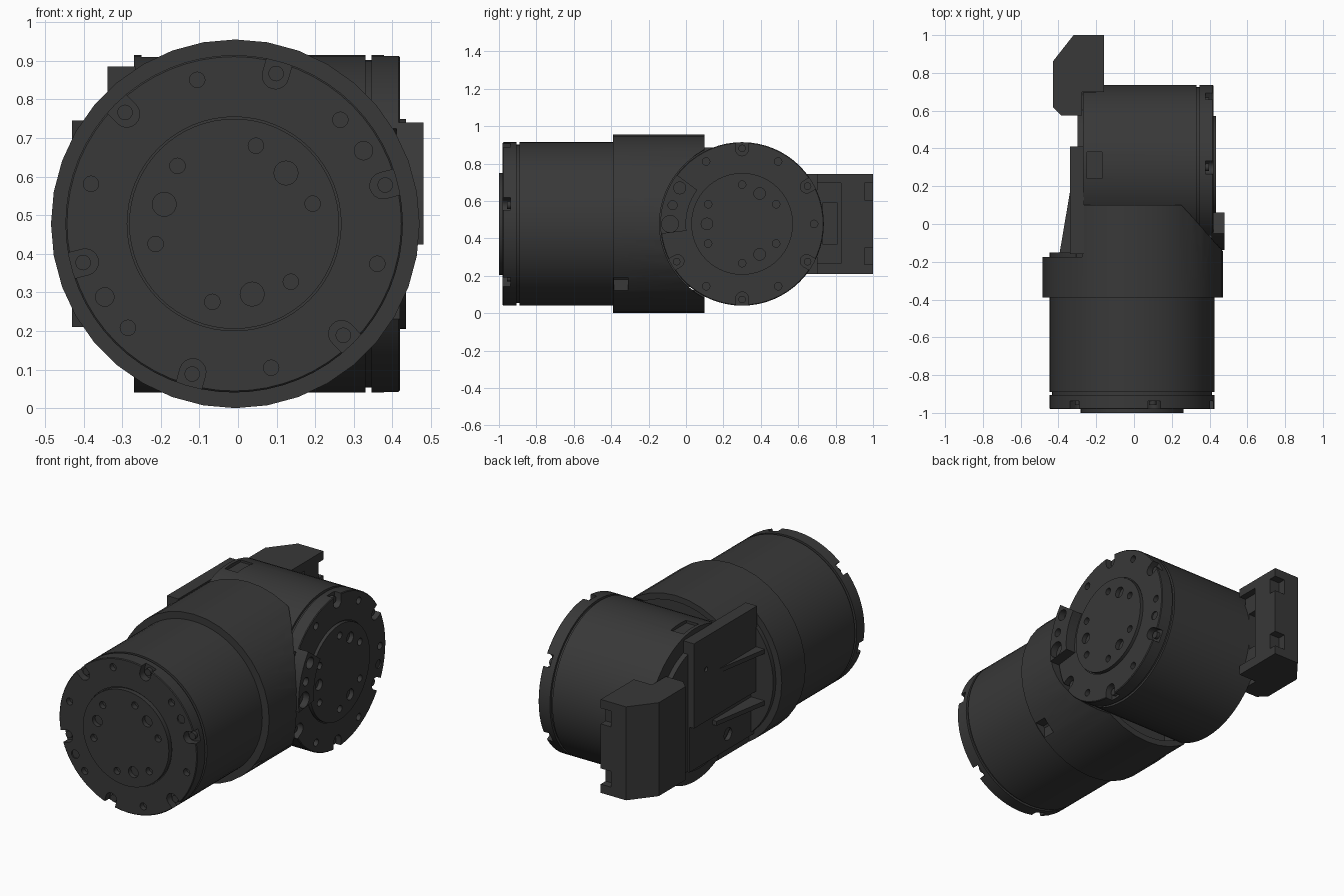
import bpy, bmesh
from math import sin, cos, pi, radians
from mathutils import Matrix

if "Cube" in bpy.data.objects:
    bpy.data.objects.remove(bpy.data.objects["Cube"])

MAT = bpy.data.materials.new("dark_grey")
MAT.diffuse_color = (0.04, 0.04, 0.04, 1)
MAT.use_nodes = True
MAT.node_tree.nodes["Principled BSDF"].inputs["Base Color"].default_value = MAT.diffuse_color
CZ = 0.4775


def make(name, bm, mtx=None):
    bmesh.ops.recalc_face_normals(bm, faces=bm.faces)
    me = bpy.data.meshes.new(name)
    bm.to_mesh(me)
    bm.free()
    if mtx:
        me.transform(mtx)
    me.materials.append(MAT)
    ob = bpy.data.objects.new(name, me)
    bpy.context.collection.objects.link(ob)
    return ob


def activate(ob):
    bpy.ops.object.select_all(action='DESELECT')
    ob.select_set(True)
    bpy.context.view_layer.objects.active = ob


def smooth(ob, deg=30):
    activate(ob)
    bpy.ops.object.shade_smooth_by_angle(angle=radians(deg))


def cut(ob, cutter):
    cutter.hide_render = True
    activate(ob)
    m = ob.modifiers.new("cut", 'BOOLEAN')
    m.operation, m.solver, m.object = 'DIFFERENCE', 'EXACT', cutter
    bpy.ops.object.modifier_apply(modifier=m.name)
    bpy.data.objects.remove(cutter)


def prism(bm, pts, z0, z1):
    lo = [bm.verts.new((x, y, z0)) for x, y in pts]
    hi = [bm.verts.new((x, y, z1)) for x, y in pts]
    bm.faces.new(lo)
    bm.faces.new(hi)
    n = len(pts)
    for i in range(n):
        j = (i + 1) % n
        bm.faces.new((lo[i], lo[j], hi[j], hi[i]))


def circle(r, n, cx=0, cy=0):
    return [(cx + r * cos(2 * pi * i / n), cy + r * sin(2 * pi * i / n)) for i in range(n)]


def lathe(bm, prof, n=64):
    rings = [[bm.verts.new((x, y, z)) for x, y in circle(r, n)] for r, z in prof]
    bm.faces.new(rings[0])
    bm.faces.new(rings[-1])
    for a, b in zip(rings, rings[1:]):
        for i in range(n):
            j = (i + 1) % n
            bm.faces.new((a[i], a[j], b[j], b[i]))


def box(name, x, y, z):
    bm = bmesh.new()
    prism(bm, [(x[0], y[0]), (x[1], y[0]), (x[1], y[1]), (x[0], y[1])], *z)
    return make(name, bm)


# Frames: local +z points out of each drive face, local y is up
FRONT = Matrix.Translation((-0.01, 0, CZ)) @ Matrix.Rotation(pi / 2, 4, 'X')
SIDE = Matrix(((0, 0, 1, 0), (1, 0, 0, 0.3), (0, 1, 0, CZ), (0, 0, 0, 1)))


def actuator(name, mtx, back, face, rise, notch, dowel):
    R = 0.437
    bm = bmesh.new()
    lathe(bm, [(R, back), (R, face - 0.09), (0.424, face - 0.09), (0.424, face - 0.074),
               (R, face - 0.074), (R, face - 0.004), (R - 0.004, face), (0.277, face),
               (0.277, face - 0.006), (0.272, face - 0.006), (0.272, face + rise)])
    ob = make(name, bm, mtx)
    # rim notches and bolt holes
    cb, screws = bmesh.new(), bmesh.new()

    def hole(r, deg, size, z, depth):
        a = radians(deg)
        prism(cb, circle(size, 20, r * cos(a), r * sin(a)), z - depth, z + 0.03)

    for k in range(6):
        a = radians(notch + 60 * k)
        u = [(0.398 + 0.034 * cos(t), 0.034 * sin(t)) for t in
             [pi / 2 + pi * i / 10 for i in range(11)]] + [(0.47, -0.034), (0.47, 0.034)]
        prism(cb, [(x * cos(a) - y * sin(a), x * sin(a) + y * cos(a)) for x, y in u],
              face - 0.042, face + 0.03)
        prism(screws, circle(0.02, 16, 0.404 * cos(a), 0.404 * sin(a)), face - 0.045, face - 0.022)
        hole(0.385, notch - 30 + 60 * k, 0.02, face, 0.03)
        hole(0.21, notch + 60 * k, 0.02, face + rise, 0.03)
    for k in range(3):
        hole(0.188, notch - 30 + 120 * k, 0.031, face + rise, 0.025)
    for k in range(2):
        hole(0.385, dowel + 180 * k, 0.024, face, 0.008)
    cut(ob, make("hole_cutter", cb, mtx))
    smooth(ob)
    smooth(make(name + "_screws", screws, mtx))
    return ob


actuator("front_drive", FRONT, 0.15, 0.98, 0.02, 74.4, 29.5)
side = actuator("side_drive", SIDE, -0.27, 0.42, 0.015, 90, 165)
cut(side, box("pocket_cutter", (-0.25, -0.17), (0.24, 0.38), (0.895, 1)))
smooth(side)

# Collar joining the two drives
bm = bmesh.new()
prism(bm, circle(0.4775, 36), -0.1, 0.39)
collar = make("collar", bm, Matrix.Translation((-0.007, 0, CZ)) @ Matrix.Rotation(pi / 2, 4, 'X'))
cut(collar, box("left_cutter", (-0.6, -0.275), (-0.175, 0.3), (-0.1, 1.1)))
bm = bmesh.new()
prism(bm, [(0.51, -0.18), (0.25, 0.101), (0.25, 0.3), (0.7, 0.3), (0.7, -0.18)], -0.1, 1.1)
cut(collar, make("slope_cutter", bm))
bm = bmesh.new()
prism(bm, circle(0.442, 64), -0.3, 0.06)
cut(collar, make("bore_cutter", bm, FRONT))
bm = bmesh.new()
prism(bm, circle(0.442, 64), -0.268, 0.7)
cut(collar, make("clearance_cutter", bm, SIDE))
cut(collar, box("tab_cutter", (0.31, 0.6), (-0.385, -0.31), (0.105, 0.19)))
smooth(collar, 25)

# Left mounting plates
bm = bmesh.new()
prism(bm, circle(0.355, 64), -0.3, -0.265)
smooth(make("left_cover", bm, SIDE))
base = box("left_base_plate", (-0.308, -0.265), (-0.178, 0.41), (0.14, 0.8))
bm = bmesh.new()
prism(bm, circle(0.035, 20, -0.24, -0.25), -0.4, -0.285)
cut(base, make("plate_hole_cutter", bm, SIDE))
panel = box("left_panel", (-0.338, -0.266), (-0.16, 0.41), (0.4, 0.885))
bm = bmesh.new()
prism(bm, circle(0.014, 16, 0.0, 0.22), -0.4, -0.325)
cut(panel, make("panel_hole_cutter", bm, SIDE))

# Tapered ribs running from the panel to the collar
for i, z in enumerate((0.335, 0.63)):
    bm = bmesh.new()
    prism(bm, [(-0.3, 0.2), (-0.334, 0.2), (-0.398, -0.178), (-0.3, -0.178)], z, z + 0.025)
    make(f"rib_{i + 1}", bm)

# Rear connector block
bm = bmesh.new()
prism(bm, [(-0.32, 1.0), (-0.16, 1.0), (-0.16, 0.70), (-0.275, 0.70), (-0.275, 0.575),
           (-0.385, 0.575), (-0.43, 0.62), (-0.43, 0.86)], 0.21, 0.745)
block = make("rear_block", bm)
cut(block, box("recess_cutter", (-0.2, 0), (0.6, 0.83), (0.265, 0.695)))
cut(block, box("slot_cutter", (-0.27, 0), (0.73, 0.81), (0.37, 0.59)))
for z in (0.26, 0.605):
    cut(block, box("notch_cutter", (-0.225, 0), (0.955, 1.1), (z, z + 0.09)))
box("block_link", (-0.3, -0.2), (0.56, 0.72), (0.3, 0.66))

# Clip on the rim of the side drive
bm = bmesh.new()
arc = [radians(143 + 44 * i / 12) for i in range(13)]
prism(bm, [(0.437 * cos(t), 0.437 * sin(t)) for t in arc] +
      [(0.3 * cos(t), 0.3 * sin(t)) for t in reversed(arc)], 0.41, 0.48)
clip = make("rim_clip", bm, SIDE)
bm = bmesh.new()
for deg, r in ((180, 0.045), (165, 0.024), (150, 0.032)):
    a = radians(deg)
    prism(bm, circle(r, 20, 0.385 * cos(a), 0.385 * sin(a)), 0.44, 0.6)
cut(clip, make("clip_hole_cutter", bm, SIDE))
smooth(clip)
